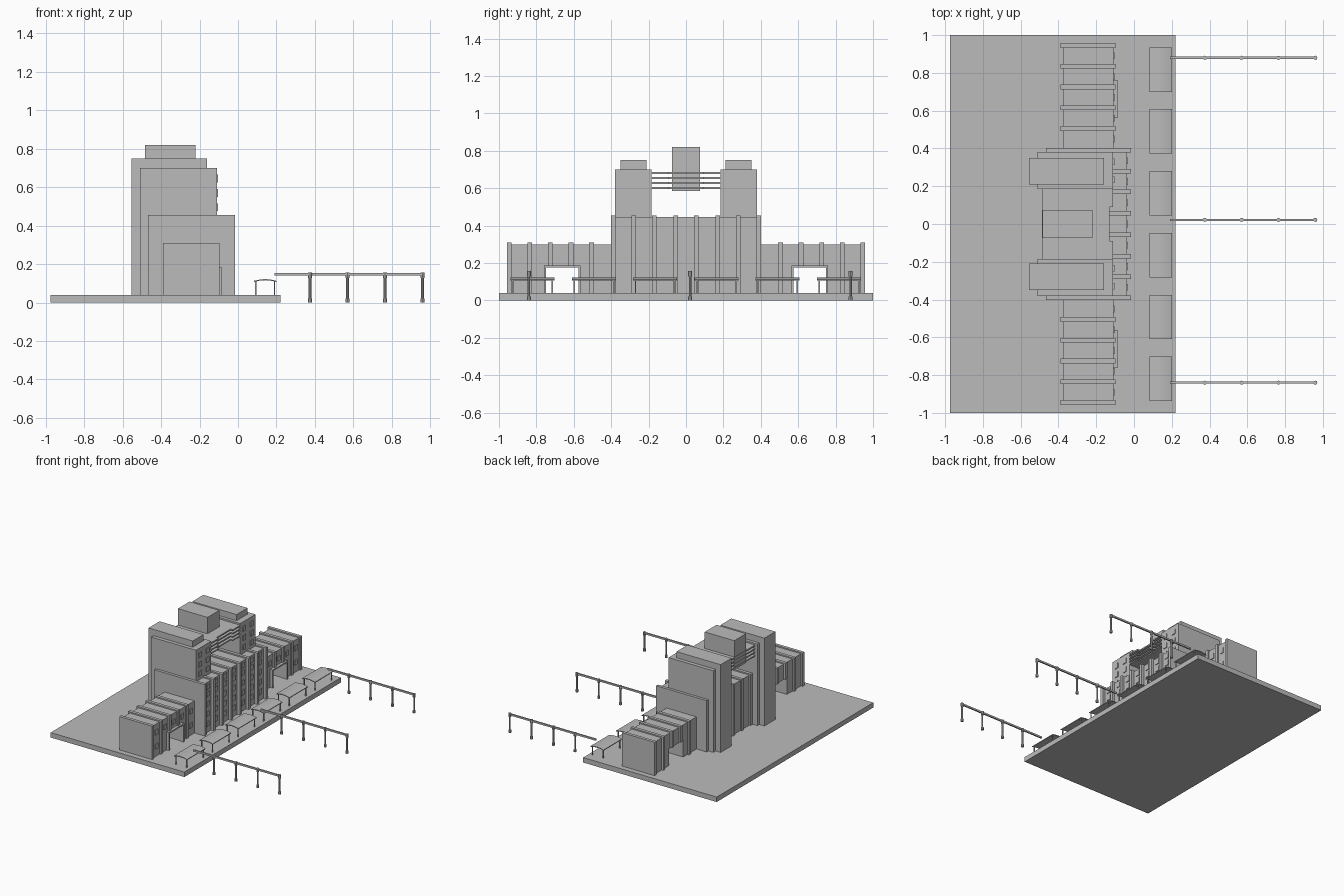
import bpy
import bmesh
import math

cube = bpy.data.objects.get("Cube")
if cube:
    bpy.data.objects.remove(cube, do_unlink=True)

GROUND = 0.04

stone = bpy.data.materials.new("plain_grey")
stone.use_nodes = True
stone.diffuse_color = (0.5, 0.5, 0.5, 1)
stone.node_tree.nodes["Principled BSDF"].inputs["Base Color"].default_value = (0.5, 0.5, 0.5, 1)


def finish(name, bm):
    bmesh.ops.recalc_face_normals(bm, faces=bm.faces)
    mesh = bpy.data.meshes.new(name)
    bm.to_mesh(mesh)
    bm.free()
    mesh.materials.append(stone)
    obj = bpy.data.objects.new(name, mesh)
    bpy.context.collection.objects.link(obj)
    return obj


def add_box(bm, xs, ys, zs):
    verts = bmesh.ops.create_cube(bm, size=1)["verts"]
    for v in verts:
        v.co = [lo + (hi - lo) * (c + 0.5) for c, (lo, hi) in zip(v.co, (xs, ys, zs))]


def boxes(name, parts):
    bm = bmesh.new()
    for xs, ys, zs in parts:
        add_box(bm, xs, ys, zs)
    return finish(name, bm)


def mid(centre, width):
    return (centre - width / 2, centre + width / 2)


def flip(ys, side):
    return tuple(sorted(y * side for y in ys))


def windows(name, x, ys, zs, width, height):
    boxes(name, [((x - 0.002, x + 0.006), mid(y, width), mid(z, height)) for y in ys for z in zs])


# Ground slab
boxes("plaza", [((-0.975, 0.22), (-1, 1), (0, GROUND))])

# Central hall with vertical fins
boxes("hall", [((-0.455, -0.038), (-0.395, 0.395), (GROUND, 0.445))])
fin_ys = [0.1115 * i for i in range(-3, 4)] + [-0.39, 0.39]
fin_ys = [-0.39, -0.28, -0.17, -0.056, 0.056, 0.17, 0.28, 0.39]
boxes("hall_fins", [((-0.467, -0.015), mid(y, 0.024), (GROUND, 0.455)) for y in fin_ys])
bay_ys = [(a + b) / 2 for a, b in zip(fin_ys, fin_ys[1:])]
windows("hall_windows", -0.038, bay_ys, [0.11, 0.19, 0.27, 0.35, 0.41], 0.035, 0.04)

for side, label in ((1, "back"), (-1, "front")):
    # Tower with a taller inner slab
    boxes(label + "_tower", [((-0.51, -0.11), flip((0.185, 0.38), side), (GROUND, 0.70))])
    boxes(label + "_tower_core", [((-0.555, -0.16), flip((0.21, 0.35), side), (GROUND, 0.75))])
    windows(label + "_tower_windows", -0.11, [0.235 * side, 0.33 * side],
            [0.495, 0.57, 0.645], 0.035, 0.04)

    # Low wing with a passage through it
    x_wing = (-0.375, -0.108)
    boxes(label + "_wing", [
        (x_wing, flip((0.39, 0.572), side), (GROUND, 0.30)),
        (x_wing, flip((0.753, 0.945), side), (GROUND, 0.30)),
        (x_wing, flip((0.572, 0.753), side), (0.175, 0.30)),
    ])
    fins = []
    for y in (0.505, 0.615, 0.725, 0.835, 0.945):
        low = 0.18 if 0.57 < y < 0.76 else GROUND
        fins.append(((-0.39, -0.097), flip(mid(y, 0.025), side), (low, 0.31)))
    boxes(label + "_wing_fins", fins)
    boxes(label + "_passage_frame", [
        ((-0.13, -0.085), flip((0.565, 0.576), side), (GROUND, 0.186)),
        ((-0.13, -0.085), flip((0.749, 0.76), side), (GROUND, 0.186)),
        ((-0.13, -0.085), flip((0.576, 0.749), side), (0.175, 0.186)),
    ])
    windows(label + "_wing_upper_windows", -0.108,
            [y * side for y in (0.45, 0.56, 0.67, 0.78, 0.89)], [0.235], 0.035, 0.04)
    windows(label + "_wing_lower_windows", -0.108,
            [y * side for y in (0.45, 0.89)], [0.12], 0.035, 0.04)

# Stacked open decks between the towers, stepped back in the middle
decks = []
for z in (0.60, 0.628, 0.655, 0.682):
    decks.append(((-0.488, -0.13), (-0.09, 0.09), mid(z, 0.01)))
    for side in (1, -1):
        decks.append(((-0.488, -0.11), flip((0.09, 0.19), side), mid(z, 0.01)))
boxes("bridge_decks", decks)
boxes("bridge_room", [((-0.485, -0.22), (-0.075, 0.075), (0.585, 0.82))])


# Platform shelters with gently arched roofs
def shelter(name, y, length):
    bm = bmesh.new()
    steps = 6
    top, under = [], []
    for i in range(steps + 1):
        t = i / steps
        x = 0.083 + 0.117 * t
        z = 0.107 + 0.009 * math.sin(math.pi * t)
        top.append((x, z + 0.006))
        under.append((x, z))
    outline = top + under[::-1]
    face = bm.faces.new([bm.verts.new((x, y - length / 2, z)) for x, z in outline])
    extruded = bmesh.ops.extrude_face_region(bm, geom=[face])["geom"]
    moved = [g for g in extruded if isinstance(g, bmesh.types.BMVert)]
    bmesh.ops.translate(bm, verts=moved, vec=(0, length, 0))
    for x in (0.093, 0.19):
        for end in (-1, 1):
            add_box(bm, mid(x, 0.007), mid(y + end * (length / 2 - 0.012), 0.007), (GROUND, 0.111))
    finish(name, bm)


for i in range(6):
    shelter("shelter_%d" % (i + 1), -0.82 + 0.3275 * i, 0.235)


# Raised rails on posts
def add_cylinder(bm, x, y, low, high, radius):
    verts = bmesh.ops.create_cone(bm, segments=8, radius1=radius, radius2=radius,
                                  depth=high - low, cap_ends=True)["verts"]
    bmesh.ops.translate(bm, verts=verts, vec=(x, y, (low + high) / 2))


for i, y in enumerate((-0.84, 0.022, 0.88)):
    boxes("rail_beam_%d" % (i + 1), [((0.19, 0.965), mid(y, 0.011), (0.14, 0.154))])
    bm = bmesh.new()
    for x in (0.375, 0.57, 0.765, 0.96):
        add_cylinder(bm, x, y, 0, 0.15, 0.007)
        add_cylinder(bm, x, y, 0, 0.02, 0.011)
        add_cylinder(bm, x, y, 0.128, 0.156, 0.011)
    finish("rail_posts_%d" % (i + 1), bm)
